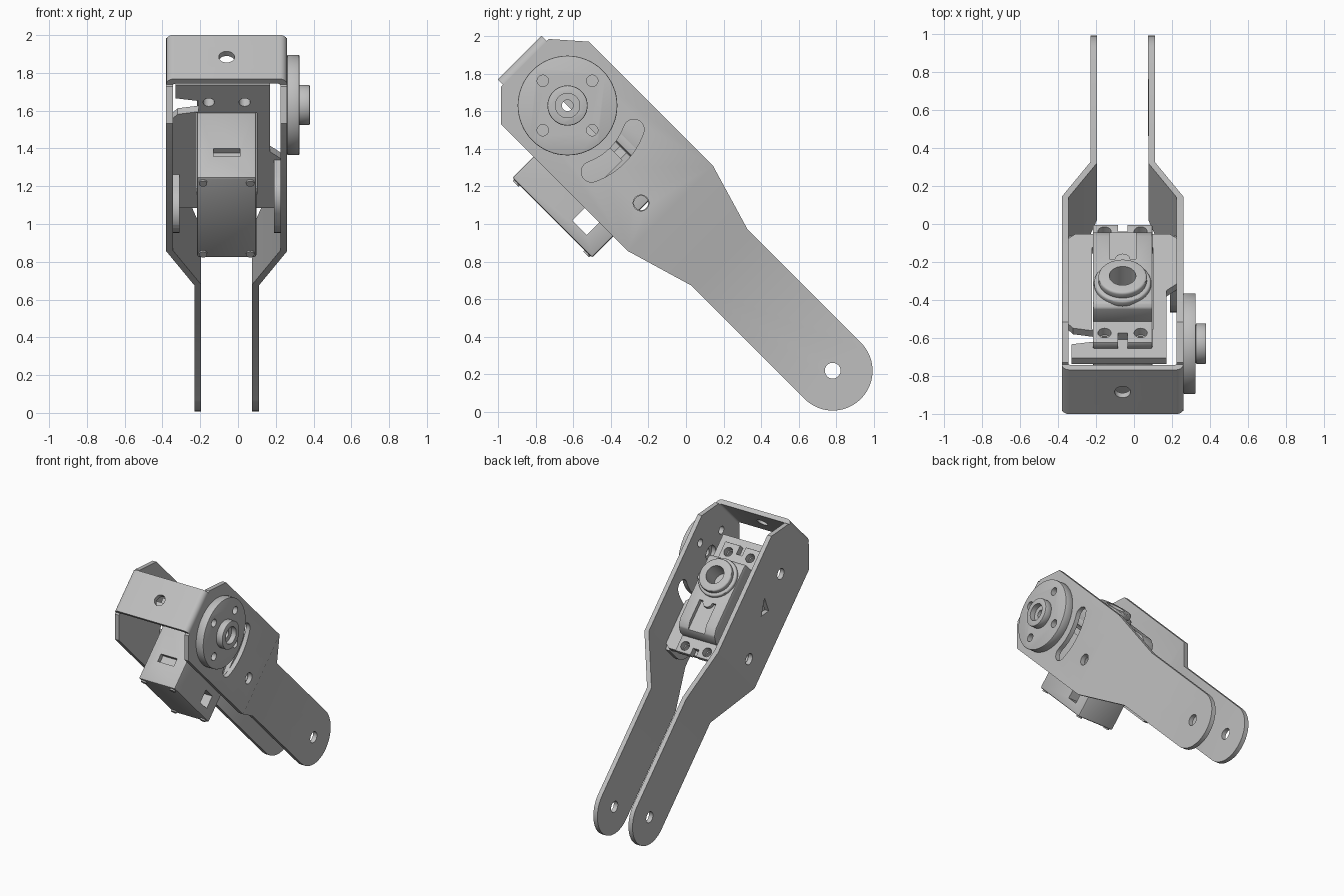
import bpy, bmesh, math
from mathutils import Matrix, Vector

if "Cube" in bpy.data.objects:
    bpy.data.objects.remove(bpy.data.objects["Cube"])

# Local frame: X across, U along the arm, V across the arm; tilted 45 degrees
FRAME = Matrix.Translation((-0.06, -0.63, 1.63)) @ Matrix.Rotation(math.radians(-45), 4, 'X')
GREY = bpy.data.materials.new("metal_grey")
GREY.diffuse_color = (0.52, 0.52, 0.52, 1)
GREY.use_nodes = True
GREY.node_tree.nodes["Principled BSDF"].inputs["Base Color"].default_value = GREY.diffuse_color


def make(name, bm):
    bmesh.ops.recalc_face_normals(bm, faces=bm.faces[:])
    me = bpy.data.meshes.new(name)
    bm.to_mesh(me)
    bm.free()
    me.materials.append(GREY)
    ob = bpy.data.objects.new(name, me)
    ob.matrix_world = FRAME
    bpy.context.collection.objects.link(ob)
    return ob


def prism(name, pts, axis, a, b):
    """Extrude a 2D outline along axis X (u,v), U (x,v) or V (x,u)."""
    place = {'X': lambda p, h: (h, p[0], p[1]),
             'U': lambda p, h: (p[0], h, p[1]),
             'V': lambda p, h: (p[0], p[1], h)}[axis]
    bm = bmesh.new()
    lo = [bm.verts.new(place(p, a)) for p in pts]
    hi = [bm.verts.new(place(p, b)) for p in pts]
    bm.faces.new(lo)
    bm.faces.new(hi)
    n = len(pts)
    for i in range(n):
        bm.faces.new((lo[i], lo[(i + 1) % n], hi[(i + 1) % n], hi[i]))
    return make(name, bm)


def arc(c, r, a, b, n):
    return [(c[0] + r * math.cos(math.radians(a + (b - a) * i / n)),
             c[1] + r * math.sin(math.radians(a + (b - a) * i / n))) for i in range(n + 1)]


def circle(c, r, n=32):
    return arc(c, r, 0, 360, n)[:-1]


def rect(x0, x1, y0, y1):
    return [(x0, y0), (x1, y0), (x1, y1), (x0, y1)]


def apply(ob, kind, **settings):
    mod = ob.modifiers.new(kind.lower(), kind)
    for k, v in settings.items():
        setattr(mod, k, v)
    bpy.context.view_layer.objects.active = ob
    bpy.ops.object.modifier_apply(modifier=mod.name)


def cut(ob, outlines, axis, a, b):
    for pts in outlines:
        c = prism("cutter", pts, axis, a, b)
        apply(ob, 'BOOLEAN', operation='DIFFERENCE', object=c, solver='EXACT')
        bpy.data.objects.remove(c)


# Bent side plates
def side_plate(name, s):
    head = [(-0.18, -0.32), (-0.32, -0.18), (-0.32, 0.18), (-0.16, 0.32), (0.775, 0.32), (0.775, -0.32)]
    tail = arc((1.994, 0), 0.212, 90, -90, 24) + [(1.14, -0.212), (1.14, 0.212)]
    bm = bmesh.new()
    h = [bm.verts.new((s * 0.32, *p)) for p in head]
    t = [bm.verts.new((s * 0.17, *p)) for p in tail]
    bm.faces.new(h)
    bm.faces.new((h[5], h[4], t[-1], t[-2]))
    bm.faces.new(t)
    ob = make(name, bm)
    outward = ob.data.polygons[0].normal.x * s > 0
    apply(ob, 'SOLIDIFY', thickness=0.035, offset=-1 if outward else 1, use_even_offset=True)
    cut(ob, [circle((1.994, 0), 0.042), circle((0.643, -0.09), 0.042)], 'X', -1, 1)
    return ob


BOLTS = [(0.186, 0), (-0.186, 0), (0, 0.186), (0, -0.186)]
right = side_plate("right_side_plate", 1)
slot = (arc((0, 0), 0.43, -25, 25, 12)
        + arc((0.375 * math.cos(math.radians(25)), 0.375 * math.sin(math.radians(25))), 0.055, 45, 185, 8)
        + arc((0, 0), 0.32, 25, -25, 12)
        + arc((0.375 * math.cos(math.radians(25)), -0.375 * math.sin(math.radians(25))), 0.055, 175, 315, 8))
cut(right, [slot, circle((0, 0), 0.06)] + [circle(p, 0.03, 20) for p in BOLTS], 'X', -1, 1)
left = side_plate("left_side_plate", -1)
cut(left, [circle((0, 0), 0.042), [(0.22, 0.06), (0.27, -0.06), (0.34, 0.0)]], 'X', -1, 1)

# Cross web joining both plates with rounded bends
outer = [(0.32, -0.3)] + arc((0.28, -0.32), 0.04, 0, -90, 6)
inner = [(0.285, -0.3)] + arc((0.27, -0.31), 0.015, 0, -90, 4)
half = inner[::-1] + outer
web = prism("cross_web", half + [(-x, y) for x, y in half[::-1]], 'V', -0.165, 0.165)
cut(web, [circle((0, 0), 0.042)], 'U', -1, 0)

# Round hub on the right plate
disc = prism("hub_disc", circle((0, 0), 0.265, 64), 'X', 0.32, 0.385)
boss = prism("hub_boss", circle((0, 0), 0.107, 48), 'X', 0.385, 0.44)
for ob in (disc, boss):
    apply(ob, 'BEVEL', width=0.006, segments=2, limit_method='ANGLE')
cut(disc, [circle(p, 0.03, 20) for p in BOLTS] + [circle((0, 0), 0.03, 24)], 'X', 0, 1)
cut(boss, [circle((0, 0), 0.065)], 'X', 0.4, 1)
cut(boss, [circle((0, 0), 0.03, 24)], 'X', 0, 1)

# Motor mounting bracket: plate with a window and two side flanges
outline = [(0.23, -0.15), (0.23, 0.35), (0.285, 0.4), (0.285, 0.74), (0.25, 0.77), (-0.25, 0.77),
           (-0.285, 0.74), (-0.285, 0.1), (-0.26, 0.07), (-0.15, 0.05), (-0.15, -0.03),
           (-0.27, -0.05), (-0.27, -0.15)]
mount = prism("mount_plate", outline, 'V', 0.0, 0.045)
cut(mount, [rect(-0.16, 0.16, 0.06, 0.67)], 'V', -1, 1)
cut(mount, [circle((x, u), 0.03, 20) for x in (-0.095, 0.095) for u in (-0.02, 0.735)], 'V', -1, 1)
for name, x, u0 in (("left_flange", -0.285, 0.52), ("right_flange", 0.25, 0.41)):
    pts = [(u0, 0.02), (u0, -0.12)] + arc((u0 + 0.14, -0.12), 0.14, 180, 270, 8) \
        + arc((0.64, -0.12), 0.14, 270, 360, 8) + [(0.78, 0.02)]
    fl = prism(name, pts, 'X', x, x + 0.035)
    cut(fl, [circle((0.643, -0.09), 0.038, 24)], 'X', -1, 1)

# Motor lower case with cable recess and side opening
W = 0.157
case = prism("motor_case", rect(0.064, 0.665, -0.48, 0.05), 'X', -W, W)
apply(case, 'BEVEL', width=0.012, segments=2)
cut(case, [rect(0.45, 0.56, -0.415, -0.315)], 'X', -1, 1)
cut(case, [rect(-0.07, 0.07, -0.32, -0.26)], 'U', -0.1, 0.1)
for x in (-0.125, 0.125):
    for u in (0.1, 0.63):
        prism("case_screw", circle((x, u), 0.022, 16), 'V', -0.49, -0.47)

# Motor ears
ears = prism("motor_ears", rect(-W, W, -0.09, 0.79), 'V', 0.05, 0.1)
apply(ears, 'BEVEL', width=0.008, segments=2)
cut(ears, [circle((x, u), 0.035, 20) for x in (-0.095, 0.095) for u in (-0.02, 0.735)], 'V', -1, 1)
cut(ears, [rect(-0.025, 0.025, -0.2, -0.02), rect(-0.025, 0.025, 0.735, 0.9)], 'V', -1, 1)

# Motor upper case with a sloped end and a recess
top = prism("motor_top_case", [(0.064, 0.09), (0.064, 0.2), (0.085, 0.22), (0.58, 0.22),
                               (0.635, 0.195), (0.665, 0.14), (0.665, 0.09)], 'X', -W, W)
apply(top, 'BEVEL', width=0.008, segments=2, limit_method='ANGLE')
cut(top, [[(-0.07, 0.7)] + [(-0.07, 0.41)] + arc((0, 0.41), 0.04, 180, 0, 8)[::1]
          + [(0.07, 0.41), (0.07, 0.7)]], 'V', 0.19, 1)

# Motor output collar
collar_base = prism("collar_base", circle((0, 0.22), 0.15, 48), 'V', 0.2, 0.245)
collar = prism("collar_ring", circle((0, 0.22), 0.128, 48), 'V', 0.24, 0.285)
for ob in (collar_base, collar):
    apply(ob, 'BEVEL', width=0.012, segments=3, limit_method='ANGLE')
cut(collar, [circle((0, 0.22), 0.07)], 'V', 0, 1)
cut(collar_base, [circle((0, 0.22), 0.07)], 'V', 0, 1)
cut(top, [circle((0, 0.22), 0.07)], 'V', 0.14, 1)

# Smooth rounded parts, keep hard edges
for ob in bpy.context.scene.objects:
    ob.select_set(True)
bpy.context.view_layer.objects.active = right
bpy.ops.object.shade_smooth_by_angle(angle=math.radians(30))
